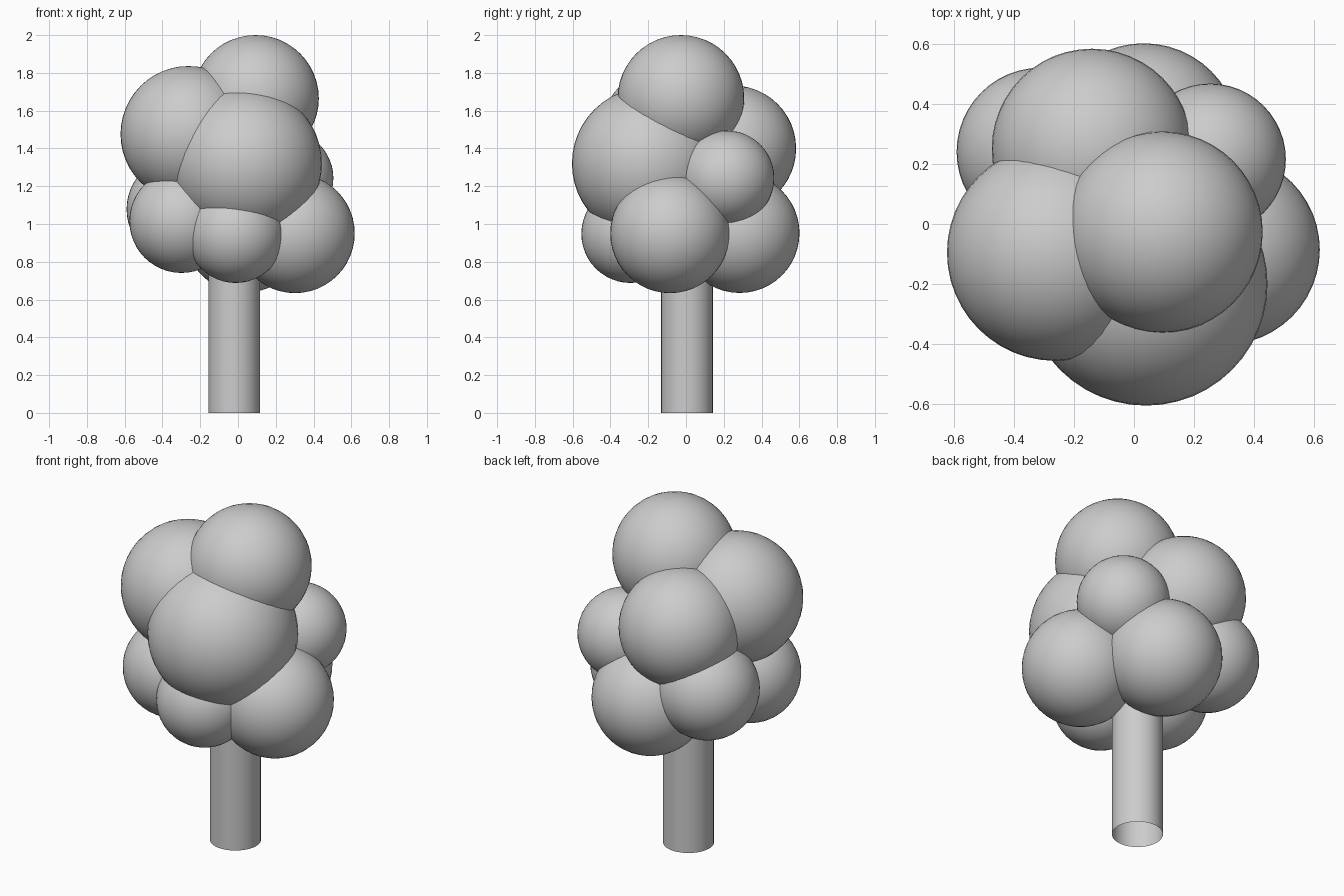
import bpy
import math

cube = bpy.data.objects.get("Cube")
if cube:
    bpy.data.objects.remove(cube, do_unlink=True)

# One plain colour for the whole tree
grey = bpy.data.materials.new("plain_grey")
grey.use_nodes = True
colour = (0.604, 0.604, 0.604, 1)
grey.diffuse_color = colour
grey.node_tree.nodes["Principled BSDF"].inputs["Base Color"].default_value = colour


def finish(name):
    """Name, colour and smooth the newly added part."""
    part = bpy.context.object
    part.name = name
    part.data.materials.append(grey)
    bpy.ops.object.shade_smooth_by_angle(angle=math.radians(40))


def foliage(name, centre, radius):
    bpy.ops.mesh.primitive_uv_sphere_add(
        segments=48, ring_count=24, radius=radius, location=centre)
    finish(name)


# Trunk: an open tube reaching up into the foliage
trunk_height = 1.2
bpy.ops.mesh.primitive_cylinder_add(
    vertices=32, radius=0.137, depth=trunk_height, end_fill_type='NOTHING',
    location=(-0.02, 0.005, trunk_height / 2))
finish("trunk")

# Foliage: overlapping balls, from the crown down
foliage("crown_foliage", (0.093, -0.027, 1.665), 0.335)
foliage("upper_right_foliage", (-0.262, -0.095, 1.476), 0.36)
foliage("front_foliage", (0.04, -0.2, 1.32), 0.404)
foliage("upper_back_foliage", (-0.14, 0.25, 1.4), 0.333)
foliage("back_left_foliage", (0.253, 0.215, 1.243), 0.252)
foliage("back_right_foliage", (-0.31, 0.24, 1.078), 0.28)
foliage("lower_right_foliage", (-0.3, -0.17, 1.016), 0.275)
foliage("lower_front_foliage", (-0.013, -0.294, 0.948), 0.26)
foliage("lower_left_foliage", (0.302, -0.085, 0.95), 0.316)
foliage("lower_back_foliage", (0.033, 0.284, 0.952), 0.317)
